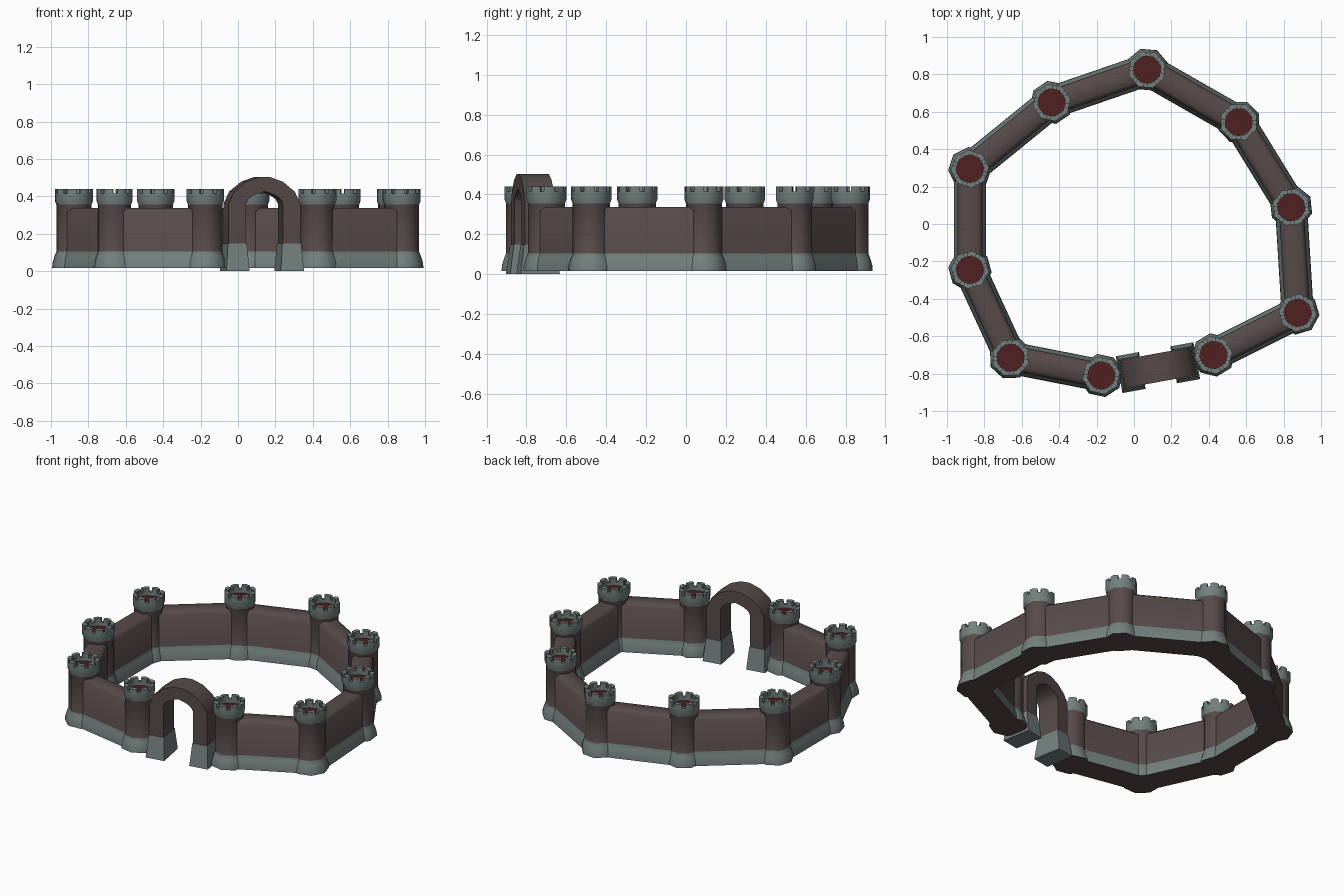
import bpy, bmesh, math
from mathutils import Vector, Matrix

if "Cube" in bpy.data.objects:
    bpy.data.objects.remove(bpy.data.objects["Cube"])

def mat(name, col):
    m = bpy.data.materials.new(name)
    m.diffuse_color = (*col, 1)
    m.use_nodes = True
    m.node_tree.nodes["Principled BSDF"].inputs["Base Color"].default_value = m.diffuse_color
    return m

BROWN = mat("brown stone", (0.095, 0.070, 0.067))
GREY = mat("grey stone", (0.175, 0.220, 0.212))
RED = mat("dark red roof", (0.080, 0.014, 0.016))

def finish(bm, name, angle=45):
    bmesh.ops.recalc_face_normals(bm, faces=bm.faces)
    me = bpy.data.meshes.new(name)
    bm.to_mesh(me)
    bm.free()
    ob = bpy.data.objects.new(name, me)
    bpy.context.collection.objects.link(ob)
    for m in (BROWN, GREY, RED):
        me.materials.append(m)
    bpy.ops.object.select_all(action='DESELECT')
    ob.select_set(True)
    bpy.context.view_layer.objects.active = ob
    bpy.ops.object.shade_smooth_by_angle(angle=math.radians(angle))
    return ob

def bridge(bm, a, b, mi=0):
    n = len(a)
    for i in range(n):
        j = (i + 1) % n
        bm.faces.new((a[i], a[j], b[j], b[i])).material_index = mi

def prism(bm, bottom, top, mi=0):
    a = [bm.verts.new(p) for p in bottom]
    b = [bm.verts.new(p) for p in top]
    bridge(bm, a, b, mi)
    bm.faces.new(a).material_index = mi
    bm.faces.new(b).material_index = mi

# tower centres, clockwise from the back; the gate lies between 4 and 5
TOWERS = [(0.07, 0.825), (0.56, 0.545), (0.84, 0.09), (0.875, -0.475), (0.425, -0.70),
          (-0.175, -0.81), (-0.66, -0.715), (-0.877, -0.245), (-0.877, 0.295), (-0.44, 0.65)]
Z0 = 0.016

# tower outline: radius, height, material of the band above
PROFILE = [(0.117, Z0, 1), (0.115, 0.045, 1), (0.104, 0.08, 1), (0.094, 0.105, 0),
           (0.094, 0.355, 1), (0.102, 0.375, 1), (0.102, 0.415, 1), (0.077, 0.415, 1),
           (0.077, 0.39, 2)]

def tower(i, c):
    bm = bmesh.new()
    rot = math.atan2(c[1], c[0]) + math.pi / 8

    def corner(k, r, z):
        a = rot + k * math.pi / 4
        return Vector((c[0] + r * math.cos(a), c[1] + r * math.sin(a), z))

    rings = [[bm.verts.new(corner(k, r, z)) for k in range(8)] for r, z, _ in PROFILE]
    for k in range(len(rings) - 1):
        bridge(bm, rings[k], rings[k + 1], PROFILE[k][2])
    bm.faces.new(rings[0]).material_index = 0
    bm.faces.new(rings[-1]).material_index = 2
    # battlements wrapped round each corner
    f = 0.36
    for k in range(8):
        def foot(z):
            o = [corner(k + d, 0.102, z) for d in (-1, 0, 1)]
            n = [corner(k + d, 0.075, z) for d in (-1, 0, 1)]
            return [o[1].lerp(o[0], f), o[1], o[1].lerp(o[2], f),
                    n[1].lerp(n[2], f), n[1], n[1].lerp(n[0], f)]
        prism(bm, foot(0.414), foot(0.44), 1)
    finish(bm, f"tower_{i + 1}", 50)

for i, c in enumerate(TOWERS):
    tower(i, c)

# walls between the towers, flared grey footing and a rounded top
HALF = [(0.086, Z0), (0.084, 0.045), (0.075, 0.08), (0.066, 0.105),
        (0.066, 0.318), (0.045, 0.338)]
SECTION = HALF + [(-x, z) for x, z in reversed(HALF)]

for i in range(10):
    if i == 4:
        continue
    a, b = Vector((*TOWERS[i], 0)), Vector((*TOWERS[(i + 1) % 10], 0))
    d = (b - a).normalized()
    side = Vector((-d.y, d.x, 0))
    bm = bmesh.new()
    ends = [[p + side * x + Vector((0, 0, z)) for x, z in SECTION]
            for p in (a + d * 0.03, b - d * 0.03)]
    prism(bm, *ends)
    for face in bm.faces:
        zc = face.calc_center_median().z
        if len(face.verts) == 4 and Z0 + 0.001 < zc < 0.105:
            face.material_index = 1
    finish(bm, f"wall_{i + 1}", 50)

# gate: arch band extruded in depth, on two flared grey feet
GATE = Matrix.Translation((0.128, -0.768, 0)) @ Matrix.Rotation(math.radians(10.2), 4, 'Z')
outer = [(-0.195, 0.14), (-0.195, 0.36), (-0.165, 0.425), (-0.10, 0.478), (-0.03, 0.503)]
inner = [(-0.10, 0.14), (-0.10, 0.36), (-0.088, 0.385), (-0.055, 0.408), (-0.005, 0.425)]
outer += [(-x, z) for x, z in reversed(outer)]
inner += [(-x, z) for x, z in reversed(inner)]
bm = bmesh.new()
loops = [[bm.verts.new((x, y, z)) for x, z in pts]
         for pts, y in ((outer, -0.076), (inner, -0.076), (inner, 0.076), (outer, 0.076))]
for k in range(4):
    p, q = loops[k], loops[(k + 1) % 4]
    for j in range(len(p) - 1):
        bm.faces.new((p[j], p[j + 1], q[j + 1], q[j]))
for j in (0, -1):
    bm.faces.new([l[j] for l in loops])
finish(bm, "gate_arch", 45).matrix_world = GATE

def rect(x, hx, hy, z):
    return [(x - hx, -hy, z), (x + hx, -hy, z), (x + hx, hy, z), (x - hx, hy, z)]

for s, name in ((-1, "left"), (1, "right")):
    bm = bmesh.new()
    prism(bm, rect(s * 0.148, 0.063, 0.1, 0), rect(s * 0.1475, 0.051, 0.08, 0.148), 1)
    finish(bm, f"gate_foot_{name}", 20).matrix_world = GATE
